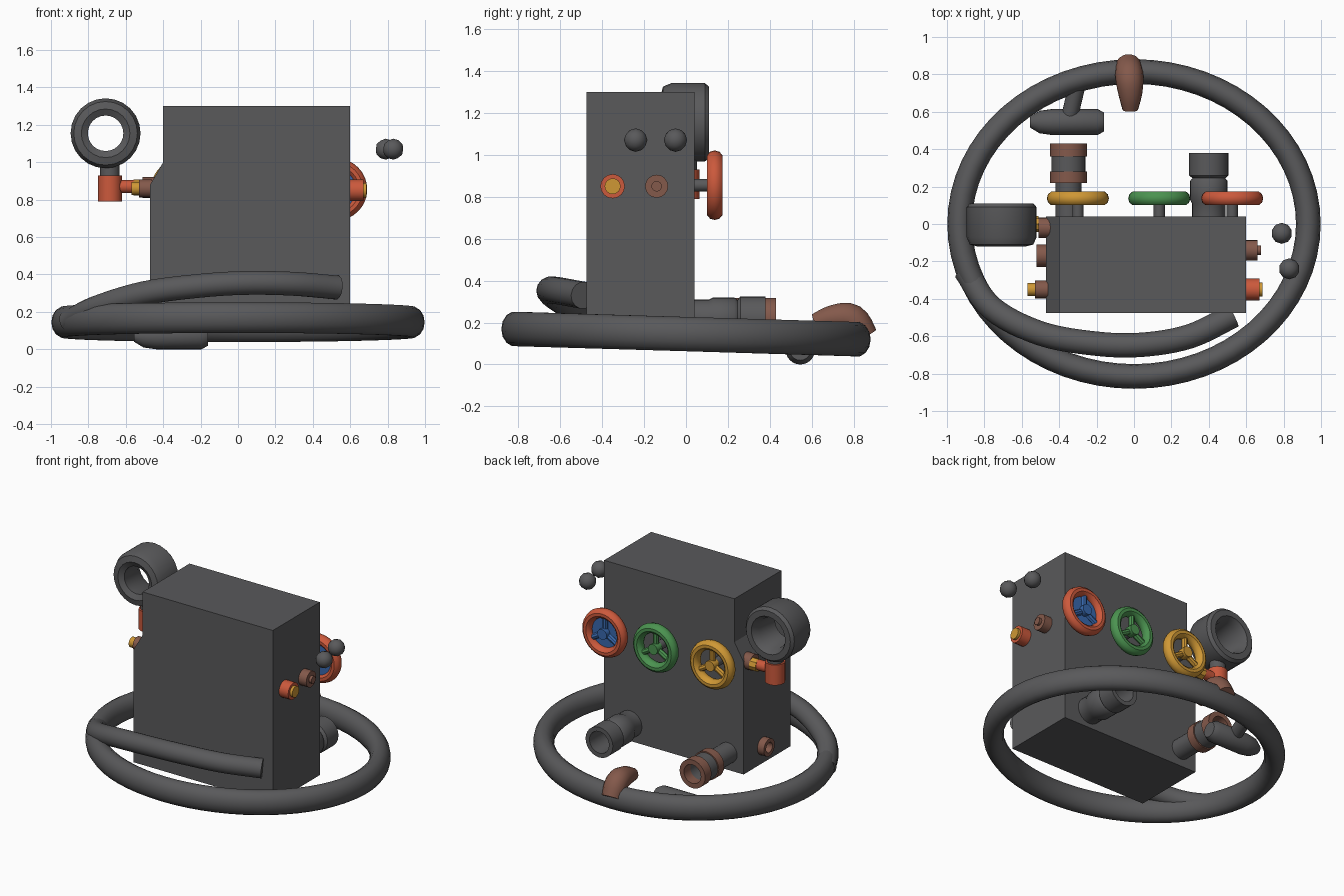
import bpy, bmesh, math
from mathutils import Vector

if "Cube" in bpy.data.objects:
    bpy.data.objects.remove(bpy.data.objects["Cube"])


def material(name, rgb):
    m = bpy.data.materials.new(name)
    m.diffuse_color = (*rgb, 1)
    m.use_nodes = True
    m.node_tree.nodes["Principled BSDF"].inputs["Base Color"].default_value = m.diffuse_color
    return m


GREY = material("dark grey", (0.10, 0.10, 0.104))
RED = material("orange red", (0.60, 0.10, 0.045))
YELLOW = material("amber yellow", (0.62, 0.31, 0.035))
GREEN = material("green", (0.07, 0.29, 0.08))
BLUE = material("blue", (0.04, 0.14, 0.42))
BROWN = material("copper brown", (0.23, 0.10, 0.07))


def finish(name, bm, mat, angle=40):
    bmesh.ops.remove_doubles(bm, verts=bm.verts, dist=1e-5)
    bmesh.ops.recalc_face_normals(bm, faces=bm.faces)
    me = bpy.data.meshes.new(name)
    bm.to_mesh(me)
    bm.free()
    me.materials.append(mat)
    ob = bpy.data.objects.new(name, me)
    bpy.context.collection.objects.link(ob)
    if angle:
        bpy.ops.object.select_all(action='DESELECT')
        ob.select_set(True)
        bpy.context.view_layer.objects.active = ob
        bpy.ops.object.shade_smooth_by_angle(angle=math.radians(angle))
    return ob


def skin(bm, rings, loop):
    # quads between successive vertex rings
    n = len(rings)
    for i in range(n if loop else n - 1):
        a, b = rings[i], rings[(i + 1) % n]
        for j in range(len(a)):
            k = (j + 1) % len(a)
            bm.faces.new((a[j], a[k], b[k], b[j]))


def lathe(name, mat, origin, axis, profile, loop=False, seg=24):
    # turn (radius, distance) points around an axis
    bm = bmesh.new()
    q = Vector(axis).to_track_quat('Z', 'Y')
    rings = []
    for r, t in profile:
        r = max(r, 1e-4)
        rings.append([bm.verts.new(Vector(origin) + q @ Vector((
            r * math.cos(2 * math.pi * j / seg), r * math.sin(2 * math.pi * j / seg), t)))
            for j in range(seg)])
    skin(bm, rings, loop)
    if not loop:
        bm.faces.new(rings[0])
        bm.faces.new(rings[-1])
    return finish(name, bm, mat)


def rod(name, mat, a, b, r, seg=16):
    a, b = Vector(a), Vector(b)
    return lathe(name, mat, a, b - a, [(r, 0), (r, (b - a).length)], seg=seg)


def pipe(name, mat, origin, axis, outer, inner, t0, t1):
    return lathe(name, mat, origin, axis,
                 [(inner, t0), (outer, t0), (outer, t1), (inner, t1)], loop=True)


def tube(name, mat, points, radii, loop=False, tall=1.0, seg=14):
    # sweep a round or oval section along a path
    bm = bmesh.new()
    pts = [Vector(p) for p in points]
    n, rings = len(pts), []
    for i, p in enumerate(pts):
        if loop:
            t = pts[(i + 1) % n] - pts[i - 1]
        else:
            t = pts[min(i + 1, n - 1)] - pts[max(i - 1, 0)]
        t.normalize()
        side = t.cross(Vector((0, 0, 1))).normalized()
        up = side.cross(t)
        rings.append([bm.verts.new(p + radii[i] * (
            side * math.cos(2 * math.pi * j / seg) + up * tall * math.sin(2 * math.pi * j / seg)))
            for j in range(seg)])
    skin(bm, rings, loop)
    if not loop:
        bm.faces.new(rings[0])
        bm.faces.new(rings[-1])
    return finish(name, bm, mat)


def smooth_path(pts, steps=6):
    # Catmull-Rom subdivision of a few control points
    p = [Vector(v) for v in pts]
    p = [2 * p[0] - p[1]] + p + [2 * p[-1] - p[-2]]
    out = []
    for i in range(1, len(p) - 2):
        a, b, c, d = p[i - 1:i + 3]
        for s in range(steps):
            t = s / steps
            out.append(0.5 * (2 * b + (c - a) * t + (2 * a - 5 * b + 4 * c - d) * t * t
                              + (3 * b - a - 3 * c + d) * t ** 3))
    return out + [p[-2]]


# Cabinet: stepped on its left side
bm = bmesh.new()
outline = [(-0.47, 0.10), (0.60, 0.10), (0.60, 1.30), (-0.40, 1.30), (-0.40, 1.0), (-0.47, 0.88)]
front = bm.faces.new([bm.verts.new((x, -0.475, z)) for x, z in outline])
ext = bmesh.ops.extrude_face_region(bm, geom=[front])
bmesh.ops.translate(bm, vec=(0, 0.515, 0),
                    verts=[v for v in ext['geom'] if isinstance(v, bmesh.types.BMVert)])
finish("cabinet", bm, GREY, 0)

# Hose loop on the ground, tilted slightly down towards the back
N = 64
loop_pts = []
for i in range(N):
    a = 2 * math.pi * i / N
    y = 0.815 * math.sin(a)
    loop_pts.append((0.932 * math.cos(a), y, 0.145 - 0.03 * y))
tube("hose_loop", GREY, loop_pts, [0.066] * N, loop=True, tall=1.27)

# Upper hose across the front
path = smooth_path([(-0.90, -0.25, 0.15), (-0.76, -0.45, 0.22), (-0.50, -0.585, 0.30),
                    (-0.20, -0.64, 0.34), (0.05, -0.645, 0.355), (0.30, -0.60, 0.35),
                    (0.53, -0.49, 0.33)])
tube("upper_hose", GREY, path, [0.065] * len(path))

# Copper elbow joining the loop at the back
path = smooth_path([(-0.02, 0.61, 0.20), (-0.02, 0.70, 0.22), (-0.025, 0.79, 0.215),
                    (-0.03, 0.85, 0.13)], 4)
tube("hose_coupling", BROWN, path,
     [0.03 + 0.045 * math.sin(math.pi * min(1, 0.08 + 0.6 * i / (len(path) - 1)))
      for i in range(len(path))])

# Ring gauge on the left with its stem and arm
lathe("gauge_ring", GREY, (-0.708, 0, 1.155), (0, 1, 0),
      [(0.095, -0.10), (0.13, -0.12), (0.17, -0.11), (0.187, -0.07), (0.187, 0.09),
       (0.17, 0.11), (0.13, 0.11), (0.105, 0.06)], loop=True)
rod("gauge_neck", GREY, (-0.685, 0, 0.92), (-0.685, 0, 1.00), 0.052)
rod("gauge_stem", RED, (-0.685, 0, 0.79), (-0.685, 0, 0.93), 0.064)
rod("gauge_arm", RED, (-0.66, 0, 0.87), (-0.55, 0, 0.87), 0.035)
rod("gauge_arm_nut", YELLOW, (-0.56, 0, 0.865), (-0.51, 0, 0.865), 0.042, 8)
rod("gauge_arm_flange", BROWN, (-0.51, -0.02, 0.865), (-0.39, -0.02, 0.865), 0.055)

# Left side valve and lower outlet
rod("left_valve", BROWN, (-0.53, -0.35, 0.86), (-0.46, -0.35, 0.86), 0.048)
rod("left_valve_cap", YELLOW, (-0.57, -0.35, 0.86), (-0.53, -0.35, 0.86), 0.035)
pipe("left_outlet", BROWN, (-0.46, -0.17, 0.22), (-1, 0, 0), 0.06, 0.035, -0.02, 0.06)

# Right side knobs
rod("right_knob_red", RED, (0.59, -0.35, 0.85), (0.67, -0.35, 0.85), 0.058)
rod("right_knob_core", YELLOW, (0.66, -0.35, 0.85), (0.688, -0.35, 0.85), 0.038)
rod("right_knob_brown", BROWN, (0.59, -0.14, 0.85), (0.66, -0.14, 0.85), 0.055)
rod("right_knob_tip", BROWN, (0.65, -0.14, 0.85), (0.678, -0.14, 0.85), 0.025)

# Two loose balls on the right
for i, (x, y) in enumerate([(0.79, -0.05), (0.83, -0.24)]):
    bm = bmesh.new()
    bmesh.ops.create_icosphere(bm, subdivisions=2, radius=0.056)
    bmesh.ops.translate(bm, verts=bm.verts, vec=(x, y, 1.07))
    finish(f"ball_{i + 1}", bm, GREY)

# Three handwheels on the back
wheels = [("yellow", -0.30, YELLOW, YELLOW), ("green", 0.135, GREEN, GREEN), ("red", 0.525, RED, BLUE)]
for label, x, rim, inner in wheels:
    c = Vector((x, 0.137, 0.855))
    lathe(f"{label}_wheel_rim", rim, c, (0, 1, 0),
          [(0.133 + 0.033 * math.cos(k * math.pi / 5), 0.038 * math.sin(k * math.pi / 5))
           for k in range(10)], loop=True, seg=32)
    for k in range(3):
        a = math.radians(90 + 120 * k)
        rod(f"{label}_wheel_spoke_{k + 1}", inner, c,
            c + Vector((math.cos(a), 0, math.sin(a))) * 0.125, 0.02, 8)
    rod(f"{label}_wheel_hub", inner, c - Vector((0, 0.02, 0)), c + Vector((0, 0.035, 0)), 0.036)
    rod(f"{label}_wheel_shaft", GREY, (x, 0.03, 0.855), (x, 0.12, 0.855), 0.03)
rod("red_wheel_dish", BLUE, (0.525, 0.115, 0.855), (0.525, 0.135, 0.855), 0.118, 32)

# Plain outlet pipe at the back right
lathe("right_outlet_pipe", GREY, (0.40, 0.03, 0.22), (0, 1, 0),
      [(0.07, 0), (0.09, 0), (0.09, 0.08), (0.10, 0.10), (0.10, 0.20), (0.088, 0.215),
       (0.105, 0.23), (0.105, 0.35), (0.075, 0.35)], loop=True)

# Banded outlet pipe at the back left
o = (-0.35, 0, 0.22)
pipe("left_pipe_base", GREY, o, (0, 1, 0), 0.07, 0.05, 0.03, 0.23)
pipe("left_pipe_inner_band", BROWN, o, (0, 1, 0), 0.098, 0.065, 0.22, 0.28)
pipe("left_pipe_middle", GREY, o, (0, 1, 0), 0.09, 0.065, 0.28, 0.36)
pipe("left_pipe_outer_band", BROWN, o, (0, 1, 0), 0.098, 0.065, 0.36, 0.43)

# Cylindrical foot lying under the left pipe
lathe("foot_cylinder", GREY, (-0.555, 0.545, 0.07), (1, 0, 0),
      [(0.03, 0), (0.06, 0.05), (0.07, 0.12), (0.07, 0.36), (0.05, 0.395)])
rod("foot_link", GREY, (-0.35, 0.55, 0.08), (-0.30, 0.76, 0.13), 0.045)
